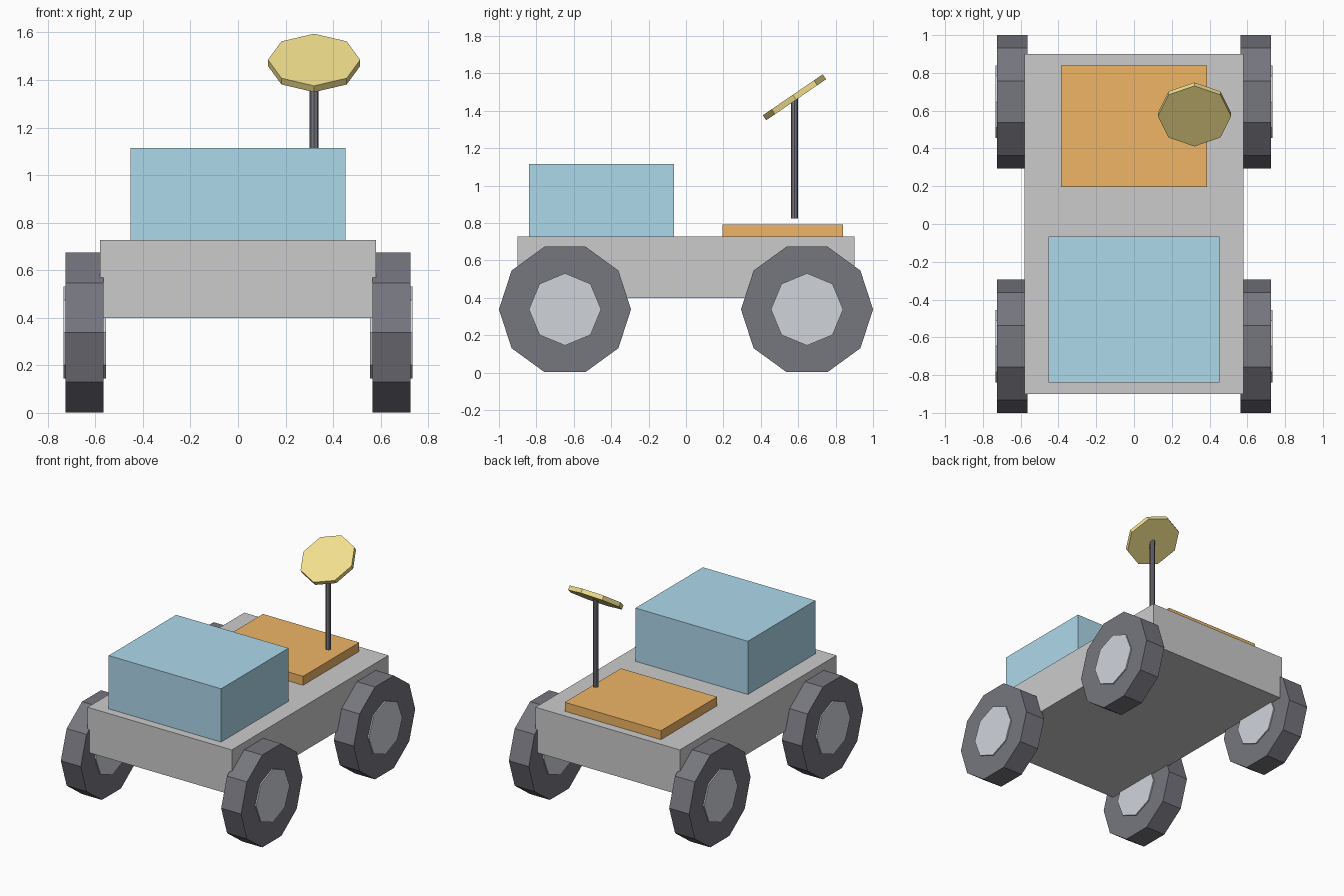
import bpy, bmesh
from math import pi, radians
from mathutils import Matrix, Vector

if "Cube" in bpy.data.objects:
    bpy.data.objects.remove(bpy.data.objects["Cube"])


def material(name, rgb):
    m = bpy.data.materials.new(name)
    m.diffuse_color = (*rgb, 1)
    m.use_nodes = True
    m.node_tree.nodes["Principled BSDF"].inputs["Base Color"].default_value = m.diffuse_color
    return m


ORANGE = material("orange", (0.86, 0.46, 0.13))
BLUE = material("blue", (0.42, 0.69, 0.83))
YELLOW = material("yellow", (0.90, 0.75, 0.27))
BLACK = material("black", (0.18, 0.18, 0.21))
STEEL = material("steel", (0.63, 0.66, 0.71))


def finish(name, bm, mat):
    me = bpy.data.meshes.new(name)
    bm.to_mesh(me)
    bm.free()
    ob = bpy.data.objects.new(name, me)
    bpy.context.collection.objects.link(ob)
    if mat:
        me.materials.append(mat)
    return ob


def box(name, lo, hi, mat=None):
    lo, hi = Vector(lo), Vector(hi)
    bm = bmesh.new()
    bmesh.ops.create_cube(bm, size=1, matrix=Matrix.Translation((lo + hi) / 2)
                          @ Matrix.Diagonal((*(hi - lo), 1)))
    return finish(name, bm, mat)


def cylinder(name, centre, radius, depth, sides, mat, angle=0, axis='X'):
    bm = bmesh.new()
    bmesh.ops.create_cone(bm, cap_ends=True, segments=sides, radius1=radius,
                          radius2=radius, depth=depth,
                          matrix=Matrix.Translation(centre) @ Matrix.Rotation(angle, 4, axis))
    return finish(name, bm, mat)


# Body: chassis, front cabin and rear deck panel
box("chassis", (-0.58, -0.90, 0.40), (0.58, 0.90, 0.727))
box("cabin", (-0.452, -0.84, 0.727), (0.452, -0.065, 1.114), BLUE)
box("rear_panel", (-0.387, 0.195, 0.727), (0.387, 0.84, 0.792), ORANGE)

# Antenna: thin mast with a tilted dish
cylinder("mast", (0.32, 0.58, 1.145), 0.019, 0.64, 8, BLACK)
cylinder("dish", (0.32, 0.58, 1.472), 0.194, 0.032, 8, YELLOW, radians(34.4))

# Wheels: ten-sided tyres with eight-sided hubs
for sx, side in ((-1, "left"), (1, "right")):
    for sy, end in ((-1, "front"), (1, "rear")):
        c = (sx * 0.645, sy * 0.647, 0.338)
        cylinder(f"{end}_{side}_tyre", c, 0.353, 0.16, 10, BLACK, pi / 2, 'Y')
        cylinder(f"{end}_{side}_hub", c, 0.193, 0.178, 8, STEEL, pi / 2, 'Y')
